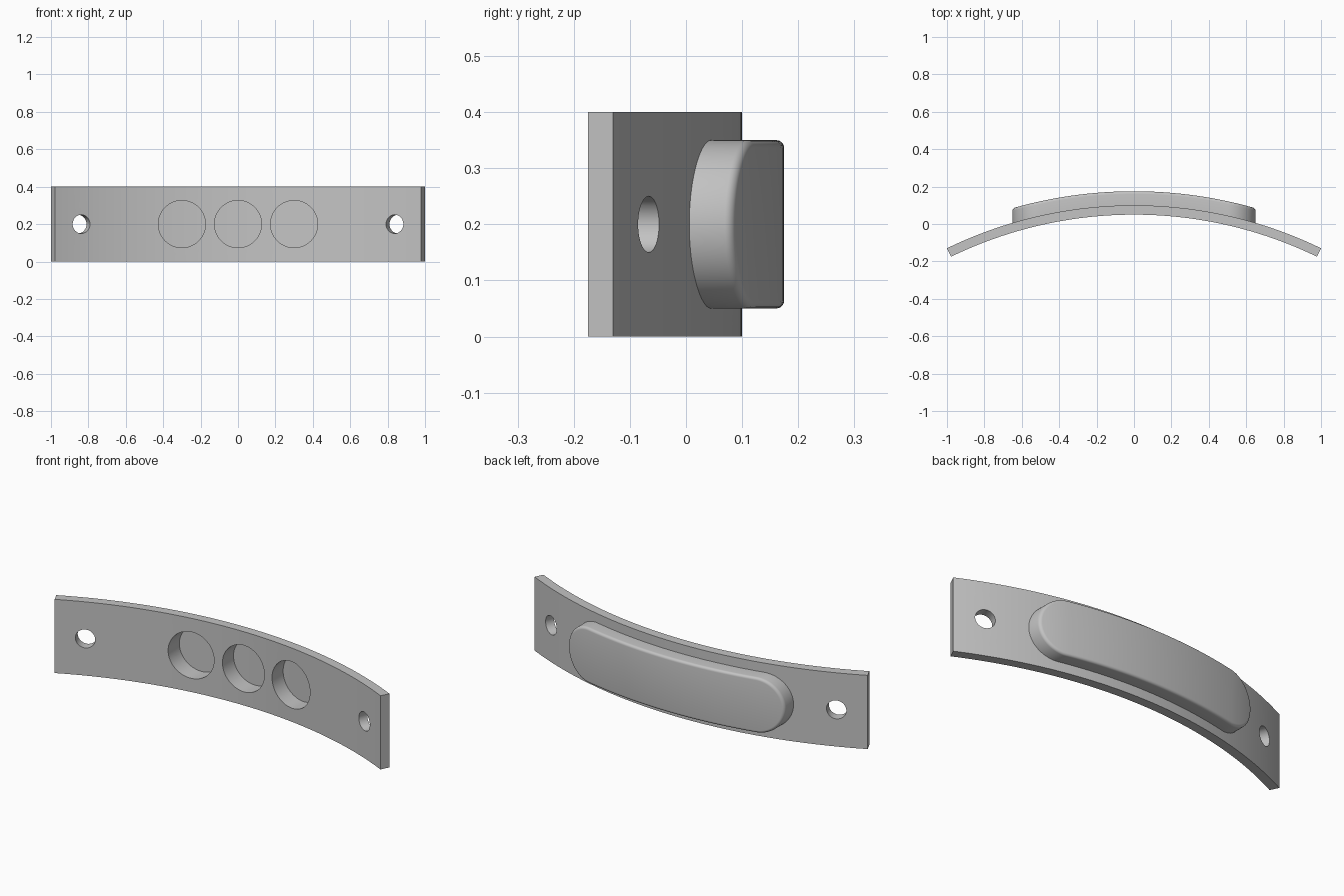
import bpy
import bmesh
import math
from mathutils import Matrix, Vector

if "Cube" in bpy.data.objects:
    bpy.data.objects.remove(bpy.data.objects["Cube"], do_unlink=True)

R_IN, R_OUT, R_PAD, R_FLOOR = 2.24, 2.29, 2.365, 2.335   # concentric arcs
CY = 0.1 - R_OUT                                         # arc centre on y
HEIGHT = 0.4
MID = HEIGHT / 2

grey = bpy.data.materials.new("plain grey")
grey.use_nodes = True
colour = (0.55, 0.55, 0.55, 1)
grey.diffuse_color = colour
grey.node_tree.nodes["Principled BSDF"].inputs["Base Color"].default_value = colour


def arc_y(x, radius):
    return CY + math.sqrt(radius * radius - x * x)


def to_object(name, bm):
    bmesh.ops.recalc_face_normals(bm, faces=bm.faces)
    mesh = bpy.data.meshes.new(name)
    bm.to_mesh(mesh)
    bm.free()
    mesh.materials.append(grey)
    obj = bpy.data.objects.new(name, mesh)
    bpy.context.collection.objects.link(obj)
    return obj


def slot_outline(cx, straight, r, steps=20, spans=24):
    """Upper half of a round-ended slot, from left tip to right tip."""
    pts = []
    for i in range(steps + 1):
        t = math.pi / 2 * i / steps
        pts.append((cx - straight - r * math.cos(t), r * math.sin(t)))
    if straight:
        pts += [(cx - straight + 2 * straight * i / spans, r) for i in range(1, spans)]
        pts.append((cx + straight, r))
    for i in range(1, steps + 1):
        t = math.pi / 2 * i / steps
        pts.append((cx + straight + r * math.sin(t), r * math.cos(t) if i < steps else 0))
    return pts


def slot_body(name, cx, straight, layers):
    """Loft slot outlines through (radius, arc radius) layers, front to back."""
    bm = bmesh.new()
    rings = []
    for r, arc in layers:
        half = slot_outline(cx, straight, r)
        loop = half + [(x, -z) for x, z in half[-2:0:-1]]
        rings.append([bm.verts.new((x, arc_y(x, arc), MID + z)) for x, z in loop])
    n = len(rings[0])
    for a, b in zip(rings, rings[1:]):
        for i in range(n):
            j = (i + 1) % n
            bm.faces.new((a[i], a[j], b[j], b[i]))
    for ring in (rings[0], rings[-1]):
        for i in range(n // 2):
            corners = [ring[i], ring[i + 1], ring[-i - 1], ring[-i % n]]
            bm.faces.new(list(dict.fromkeys(corners)))
    return to_object(name, bm)


def strap_body(segments=64):
    bm = bmesh.new()
    limit = math.asin(1 / R_OUT)
    rings = []
    for i in range(segments + 1):
        a = limit * (2 * i / segments - 1)
        rings.append([bm.verts.new((r * math.sin(a), CY + r * math.cos(a), z))
                      for r, z in ((R_IN, 0), (R_OUT, 0), (R_OUT, HEIGHT), (R_IN, HEIGHT))])
    for a, b in zip(rings, rings[1:]):
        for k in range(4):
            m = (k + 1) % 4
            bm.faces.new((a[k], a[m], b[m], b[k]))
    bm.faces.new(rings[0])
    bm.faces.new(rings[-1])
    return to_object("curved_strap", bm)


def screw_cutter(side):
    """Cylinder pointing along the arc radius."""
    a = side * math.asin(0.374)
    direction = Vector((math.sin(a), math.cos(a), 0))
    place = Matrix.Translation(Vector((0, CY, MID)) + direction * (R_IN + R_OUT) / 2)
    turn = direction.to_track_quat('Z', 'Y').to_matrix().to_4x4()
    bm = bmesh.new()
    bmesh.ops.create_cone(bm, cap_ends=True, segments=48, radius1=0.05, radius2=0.05,
                          depth=0.3, matrix=place @ turn)
    return to_object("screw_hole_cutter", bm)


def cut(obj, cutters):
    bpy.context.view_layer.objects.active = obj
    for cutter in cutters:
        mod = obj.modifiers.new("hole", 'BOOLEAN')
        mod.operation, mod.solver, mod.object = 'DIFFERENCE', 'EXACT', cutter
        bpy.ops.object.modifier_apply(modifier=mod.name)


# Curved strap and the raised pad on its back, with a rounded rim
strap = strap_body()
FILLET = 0.014
rim = [(0.15 - FILLET * (1 - math.cos(t)), R_PAD - FILLET * (1 - math.sin(t)))
       for t in (math.pi / 2 * i / 5 for i in range(6))]
pad = slot_body("raised_pad", 0, 0.5, [(0.15, R_OUT)] + rim)

# Three round blind pockets from the front, two screw holes through the ends
pockets = [slot_body("pocket_cutter", x, 0, [(0.126, R_IN - 0.1), (0.126, R_FLOOR)])
           for x in (-0.3, 0, 0.3)]
screws = [screw_cutter(side) for side in (-1, 1)]
cut(strap, pockets + screws)
cut(pad, pockets)
for cutter in pockets + screws:
    bpy.data.objects.remove(cutter, do_unlink=True)

# Smooth curves, crisp edges
for obj in (strap, pad):
    bpy.ops.object.select_all(action='DESELECT')
    obj.select_set(True)
    bpy.context.view_layer.objects.active = obj
    bpy.ops.object.shade_smooth_by_angle(angle=math.radians(30))
